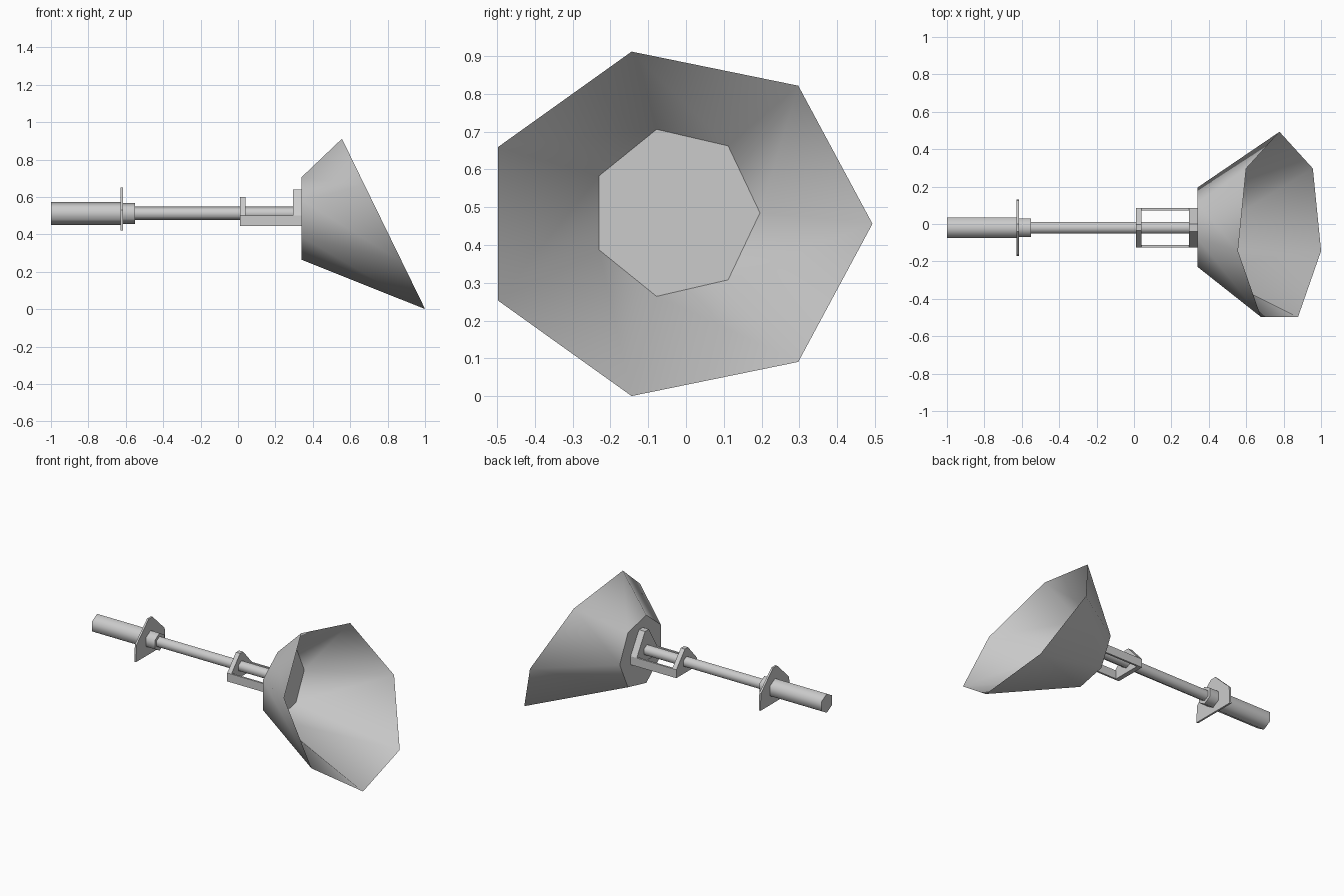
import bpy, math

if "Cube" in bpy.data.objects:
    bpy.data.objects.remove(bpy.data.objects["Cube"])

AX_Y, AX_Z = -0.02, 0.512   # axis of the shaft

grey = bpy.data.materials.new("light_grey")
grey.diffuse_color = (0.6, 0.6, 0.6, 1)
grey.use_nodes = True
grey.node_tree.nodes["Principled BSDF"].inputs["Base Color"].default_value = grey.diffuse_color


def make(name, verts, faces, smooth=None):
    me = bpy.data.meshes.new(name)
    me.from_pydata(verts, [], faces)
    me.materials.append(grey)
    ob = bpy.data.objects.new(name, me)
    bpy.context.collection.objects.link(ob)
    bpy.ops.object.select_all(action='DESELECT')
    ob.select_set(True)
    bpy.context.view_layer.objects.active = ob
    if smooth:
        bpy.ops.object.shade_smooth_by_angle(angle=math.radians(smooth))
    return ob


def prism(name, profile, x0, x1, smooth=None):
    """Extrude a counter-clockwise (y, z) profile along x."""
    n = len(profile)
    verts = [(x, y, z) for x in (x0, x1) for y, z in profile]
    faces = [tuple(range(n))[::-1], tuple(range(n, 2 * n))]
    faces += [(i, (i + 1) % n, n + (i + 1) % n, n + i) for i in range(n)]
    return make(name, verts, faces, smooth)


def hexagon(r):
    return [(AX_Y + r * math.sin(-i * math.pi / 3), AX_Z + r * math.cos(i * math.pi / 3))
            for i in range(6)]


def mirrored(half):
    """Close a right-hand (offset, z) half profile, listed bottom to top."""
    return [(AX_Y + o, z) for o, z in half] + [(AX_Y - o, z) for o, z in reversed(half)]


# Shaft, handle and collar
prism("shaft", hexagon(0.036), -0.56, 0.31, 62)
prism("handle", hexagon(0.062), -1.0, -0.62, 62)
prism("collar", hexagon(0.057), -0.62, -0.55, 62)

# Hand guard plate
prism("guard", mirrored([(0.15, 0.42), (0.145, 0.53), (0.02, 0.65)]), -0.627, -0.615)

# Support frame: two rails and two peaked end plates
for side, name in ((-1, "front_rail"), (1, "back_rail")):
    y0, y1 = sorted((AX_Y + side * 0.093, AX_Y + side * 0.105))
    prism(name, [(y0, 0.445), (y1, 0.445), (y1, 0.5), (y0, 0.5)], 0.01, 0.34)
prism("frame_end", mirrored([(0.105, 0.445), (0.105, 0.5), (0.016, 0.6)]), 0.01, 0.04)
prism("horn_mount", mirrored([(0.105, 0.445), (0.105, 0.5), (0.02, 0.64)]), 0.295, 0.339)

# Seven-sided horn with a slanted mouth
N, HY = 7, -0.028
ang = [2 * math.pi * i / N for i in range(N)]
throat = [(0.34, HY + 0.2235 * math.cos(a), 0.485 + 0.2265 * math.sin(a)) for a in ang]
mouth = [(0.778 - 0.228 * math.sin(a), HY + 0.521 * math.cos(a), 0.456 + 0.467 * math.sin(a))
         for a in ang]
make("horn", throat + mouth,
     [(i, (i + 1) % N, N + (i + 1) % N, N + i) for i in range(N)], 62)
make("horn_back", throat, [tuple(range(N))[::-1]])
